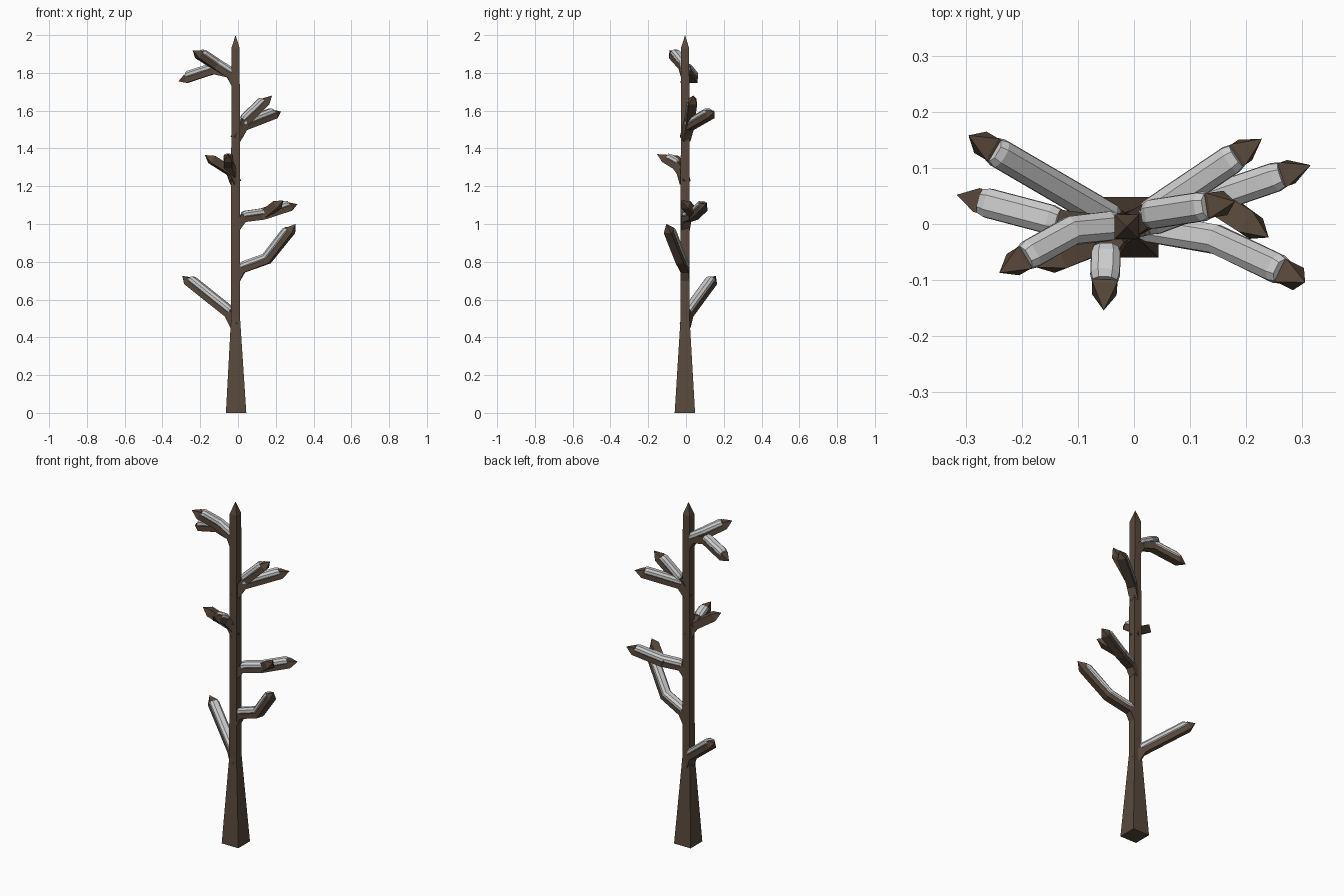
import bpy, bmesh
from mathutils import Vector as V

if "Cube" in bpy.data.objects:
    bpy.data.objects.remove(bpy.data.objects["Cube"])

bark = bpy.data.materials.new("bark")
bark.diffuse_color = (0.10, 0.066, 0.045, 1)
bark.use_nodes = True
bark.node_tree.nodes["Principled BSDF"].inputs["Base Color"].default_value = bark.diffuse_color
R = 0.022                       # half width of a branch
AX, AY = -0.013, -0.005         # trunk axis


def sweep(bm, pts, profile, scales, tip=None):
    """Loft a (side, up) profile along pts; close the end flat or with a point."""
    rings = []
    for i, p in enumerate(pts):
        a = (p - pts[i - 1]).normalized() if i else V()
        nxt = pts[i + 1] if i + 1 < len(pts) else tip
        b = (nxt - p).normalized() if nxt else V()
        t = (a + b).normalized()
        side = t.cross(V((0, 0, 1))).normalized()
        up = side.cross(t)
        rings.append([bm.verts.new(p + (side * x + up * y) * scales[i]) for x, y in profile])
    n = len(profile)
    for r, s in zip(rings, rings[1:]):
        for k in range(n):
            bm.faces.new((r[k], r[(k + 1) % n], s[(k + 1) % n], s[k]))
    bm.faces.new(rings[0][::-1])
    if tip:
        point = bm.verts.new(tip)
        for k in range(n):
            bm.faces.new((rings[-1][k], rings[-1][(k + 1) % n], point))
    else:
        bm.faces.new(rings[-1])


def finish(bm, name, mat=None):
    bmesh.ops.recalc_face_normals(bm, faces=bm.faces)
    me = bpy.data.meshes.new(name)
    bm.to_mesh(me)
    bm.free()
    ob = bpy.data.objects.new(name, me)
    bpy.context.collection.objects.link(ob)
    if mat:
        me.materials.append(mat)


# Tapered square trunk with a pyramid top
bm = bmesh.new()
rings = []
for z, h, cx, cy in ((0, .054, -.010, -.006), (.5, R + .002, AX, AY), (1.93, R, AX, AY)):
    rings.append([bm.verts.new((cx + sx * h, cy + sy * h, z))
                  for sx, sy in ((-1, -1), (1, -1), (1, 1), (-1, 1))])
top = bm.verts.new((AX, AY, 2))
bm.faces.new(rings[0][::-1])
for k in range(4):
    j = (k + 1) % 4
    for r, s in zip(rings, rings[1:]):
        bm.faces.new((r[k], r[j], s[j], s[k]))
    bm.faces.new((rings[-1][k], rings[-1][j], top))
finish(bm, "trunk", bark)

# Branch paths from root to tip; flag tells whether snow lies on it
branches = [
    ("low_left", [(AX, AY, .46), (-.045, .012, .525), (-.295, .158, .725)], True),
    ("low_right", [(AX, AY, .70), (.02, -.005, .76), (.155, -.03, .81), (.305, -.104, 1.0)], True),
    ("middle_right", [(AX, AY, .98), (.025, .003, 1.03), (.13, .042, 1.045), (.315, .105, 1.105)], True),
    ("middle_right_fork", [(.11, .04, 1.04), (.15, .038, 1.06), (.24, -.024, 1.125)], False),
    ("middle_left", [(AX, AY, 1.22), (-.035, -.02, 1.275), (-.175, -.077, 1.365)], False),
    ("middle_left_fork", [(-.025, -.01, 1.26), (-.05, -.05, 1.31), (-.054, -.154, 1.37)], True),
    ("upper_right", [(AX, AY, 1.45), (.025, .015, 1.515), (.228, .152, 1.595)], True),
    ("upper_right_fork", [(0, 0, 1.47), (.035, .018, 1.54), (.18, .04, 1.68)], True),
    ("top_left", [(AX, AY, 1.74), (-.04, -.003, 1.79), (-.12, -.015, 1.84), (-.24, -.087, 1.92)], True),
    ("top_left_fork", [(-.06, -.005, 1.80), (-.13, .003, 1.815), (-.316, .052, 1.755)], True),
]
square = [(-R, -R), (R, -R), (R, R), (-R, R)]
snow_profile = [(-.020, .004), (.020, .004), (.0265, .012), (.0255, .027),
                (.013, .038), (-.013, .038), (-.0255, .027), (-.0265, .012)]

for name, path, snowy in branches:
    pts = [V(p) for p in path]
    tip = pts.pop()
    d = (tip - pts[-1]).normalized()
    pts.append(tip - d * .045)
    bm = bmesh.new()
    sc = [1] * len(pts)
    sweep(bm, pts, square, sc, tip)
    finish(bm, name + "_branch", bark)
    if snowy:
        # Faceted snow cap with slightly pinched ends
        s = pts[1:]
        e = (s[1] - s[0]).normalized()
        s = [s[0], s[0] + e * .015] + s[1:-1] + [s[-1] - d * .02, s[-1] - d * .006]
        bm = bmesh.new()
        sweep(bm, s, snow_profile, [.85] + [1] * (len(s) - 2) + [.85])
        finish(bm, name + "_snow")
